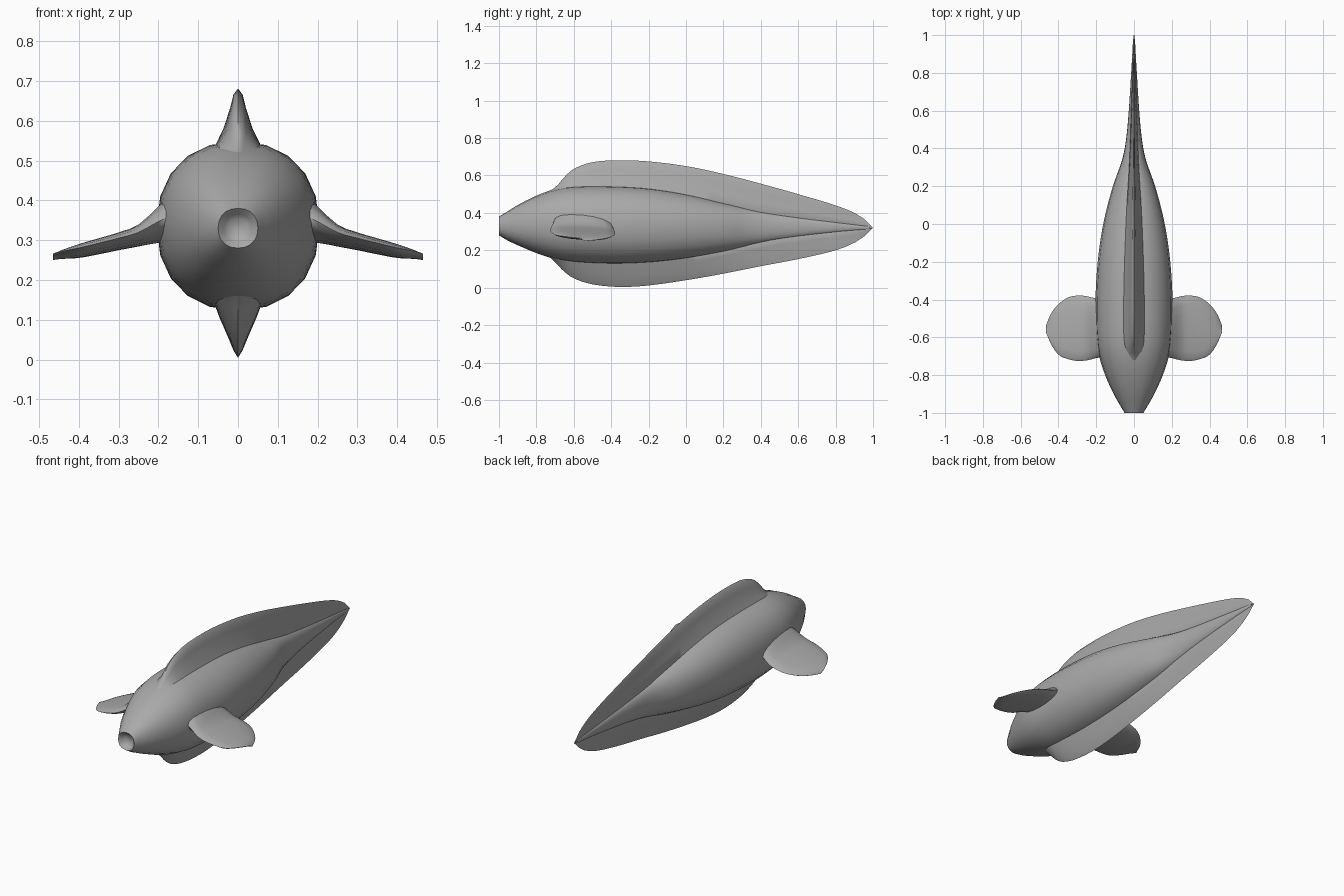
import bpy, bmesh, math

if "Cube" in bpy.data.objects:
    bpy.data.objects.remove(bpy.data.objects["Cube"])

grey = bpy.data.materials.new("plain grey")
grey.diffuse_color = (0.4, 0.4, 0.4, 1)
grey.use_nodes = True
grey.node_tree.nodes["Principled BSDF"].inputs["Base Color"].default_value = grey.diffuse_color


def curve(table, t):
    """Smooth interpolation through rows (t, value, value, ...)."""
    n = len(table)
    t = min(max(t, table[0][0]), table[-1][0])
    i = max(k for k in range(n - 1) if table[k][0] <= t)

    def slope(k, c):
        a, b = table[max(k - 1, 0)], table[min(k + 1, n - 1)]
        return (b[c] - a[c]) / (b[0] - a[0])
    a, b = table[i], table[i + 1]
    h = b[0] - a[0]
    s = (t - a[0]) / h
    return [a[c] * (1 + 2 * s) * (1 - s) ** 2 + b[c] * s * s * (3 - 2 * s)
            + h * (slope(i, c) * s * (1 - s) ** 2 - slope(i + 1, c) * s * s * (1 - s))
            for c in range(1, len(a))]


def loft(name, rings, angle=50):
    """Skin closed rings of equal length and cap both ends."""
    bm = bmesh.new()
    loops = [[bm.verts.new(p) for p in ring] for ring in rings]
    for a, b in zip(loops, loops[1:]):
        for j in range(len(a)):
            k = (j + 1) % len(a)
            bm.faces.new((a[j], a[k], b[k], b[j]))
    bm.faces.new(loops[0])
    bm.faces.new(loops[-1])
    bmesh.ops.recalc_face_normals(bm, faces=bm.faces)
    mesh = bpy.data.meshes.new(name)
    bm.to_mesh(mesh)
    bm.free()
    mesh.materials.append(grey)
    obj = bpy.data.objects.new(name, mesh)
    bpy.context.collection.objects.link(obj)
    bpy.ops.object.select_all(action='DESELECT')
    obj.select_set(True)
    bpy.context.view_layer.objects.active = obj
    bpy.ops.object.shade_smooth_by_angle(angle=math.radians(angle))
    return obj


# Body: y, half width, underside z, top z
body = [(-1, .05, .28, .38), (-.95, .08, .25, .41), (-.9, .108, .227, .442),
        (-.8, .153, .185, .492), (-.7, .185, .152, .528), (-.6, .2, .133, .545),
        (-.4, .204, .123, .547), (-.2, .192, .13, .535), (0, .163, .153, .503),
        (.2, .112, .19, .455), (.35, .06, .225, .42), (.5, .036, .255, .394),
        (.8, .015, .295, .352), (.98, .005, .313, .328)]


def body_ring(y, w, lo, hi, n=20):
    ring = []
    for j in range(n):
        a = 2 * math.pi * j / n
        c, s = math.cos(a), math.sin(a)
        x = w * math.copysign(abs(c) ** .9, c)
        z = (lo + hi) / 2 + (hi - lo) / 2 * math.copysign(abs(s) ** .9, s)
        ring.append((x, y, z))
    return ring


# Dished mouth first, then the hull
rings = [body_ring(-.972, .022, .307, .353), body_ring(-.985, .035, .295, .365)]
for i in range(45):
    y = -1 + 1.98 * i / 44
    rings.append(body_ring(y, *curve(body, y)))
loft("body", rings)

# Long fins above and below: y, edge z
upper_edge = [(-.73, .515), (-.69, .545), (-.65, .592), (-.6, .635), (-.5, .671),
              (-.35, .681), (-.2, .675), (0, .65), (.2, .608), (.4, .556), (.6, .5),
              (.8, .44), (.9, .4), (.97, .355), (1, .32)]
lower_edge = [(-.73, .165), (-.69, .125), (-.65, .085), (-.6, .05), (-.5, .018),
              (-.35, .004), (-.2, .012), (0, .04), (.2, .075), (.4, .115), (.6, .153),
              (.8, .2), (.9, .24), (.97, .288), (1, .32)]
fin_width = [(-.73, .03), (-.65, .055), (-.4, .058), (0, .045), (.35, .024),
             (.7, .012), (1, .002)]
# fin cross-section: share of the width, share of the height
upper_shape = [(1, 0), (.62, .33), (.34, .68), (.2, .9), (0, 1)]
lower_shape = [(1, 0), (.8, .25), (.5, .55), (.2, .86), (0, 1)]

for name, edge, side, shape in (("upper_fin", upper_edge, 2, upper_shape),
                                ("lower_fin", lower_edge, 1, lower_shape)):
    rings = []
    for i in range(49):
        y = -.73 + 1.73 * (i / 48) ** 1.3
        tip = curve(edge, y)[0]
        prof = curve(body, y)
        w = curve(fin_width, y)[0]
        mid = (prof[1] + prof[2]) / 2
        base = prof[side] + (mid - prof[side]) * .07
        if y > .98:
            base = .32
        right = [(w * u, y, base + (tip - base) * v) for u, v in shape]
        left = [(-x, y, z) for x, y, z in reversed(right[:-1])]
        root = [(-w * .5, y, base + (mid - base) * .3), (w * .5, y, base + (mid - base) * .3)]
        rings.append(right + left + root)
    loft(name, rings, 40)

# Side fins: x, rear y, front y, underside z, top z
side_fin = [(.15, -.40, -.70, .295, .43), (.2, -.395, -.71, .293, .385),
            (.25, -.382, -.722, .285, .338), (.3, -.379, -.725, .276, .318),
            (.35, -.389, -.715, .266, .303), (.4, -.425, -.692, .257, .288),
            (.44, -.475, -.635, .256, .273), (.465, -.535, -.575, .256, .26)]
for name, sx in (("right_side_fin", 1), ("left_side_fin", -1)):
    rings = []
    for i in range(19):
        x = .15 + .315 * (1 - (1 - i / 18) ** 1.5)
        rear, front, lo, hi = curve(side_fin, x)
        ring = []
        for j in range(16):
            a = 2 * math.pi * j / 16
            y = (rear + front) / 2 + (rear - front) / 2 * math.cos(a)
            z = (lo + hi) / 2 + (hi - lo) / 2 * math.sin(a) - .008 * math.cos(a)
            ring.append((sx * x, y, z))
        rings.append(ring)
    loft(name, rings, 60)
